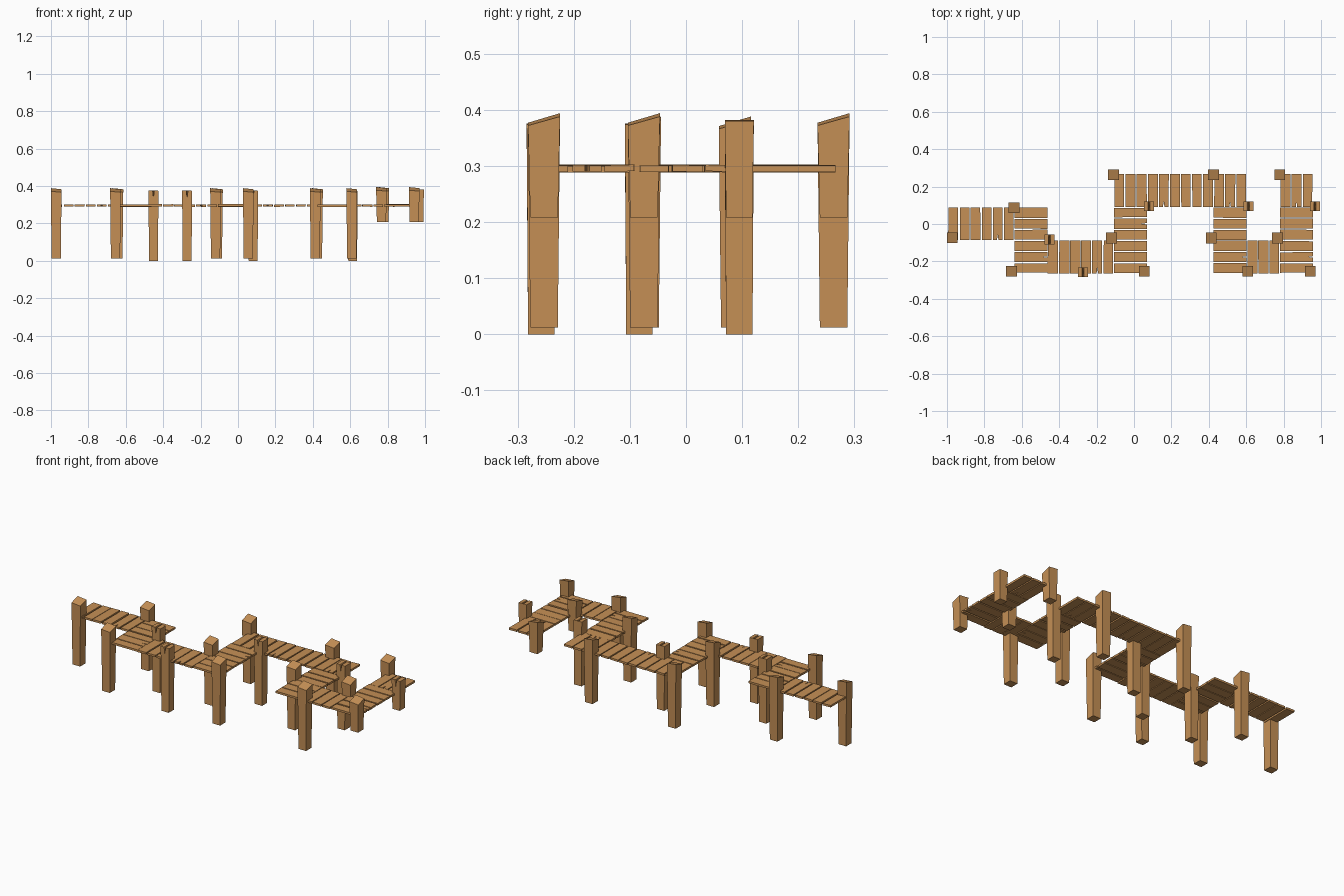
import bpy, bmesh, math, random
from mathutils import Matrix, Vector

if "Cube" in bpy.data.objects:
    bpy.data.objects.remove(bpy.data.objects["Cube"])

random.seed(4)
wood = bpy.data.materials.new("tan wood")
wood.diffuse_color = (0.56, 0.278, 0.092, 1)
wood.use_nodes = True
wood.node_tree.nodes["Principled BSDF"].inputs["Base Color"].default_value = wood.diffuse_color


def finish(bm, name):
    bmesh.ops.recalc_face_normals(bm, faces=bm.faces[:])
    me = bpy.data.meshes.new(name)
    bm.to_mesh(me)
    bm.free()
    me.materials.append(wood)
    ob = bpy.data.objects.new(name, me)
    bpy.context.collection.objects.link(ob)
    return ob


def loft(bm, lower, upper):
    """Closed solid between two matching point rings."""
    a = [bm.verts.new(p) for p in lower]
    b = [bm.verts.new(p) for p in upper]
    bm.faces.new(a[::-1])
    bm.faces.new(b)
    n = len(a)
    for i in range(n):
        bm.faces.new((a[i], a[(i + 1) % n], b[(i + 1) % n], b[i]))
    return a + b


T = 0.1775            # tile size of the walkway grid
X0, Y0 = -0.995, -0.265


# Walkway tile: three slightly uneven planks, the end one may be split
def deck_tile(col, row, kind, split):
    bm = bmesh.new()
    pitch = T / 3
    for k in range(3):
        c = (k - 1) * pitch
        j = lambda s: random.uniform(-s, s)
        l, r = c - 0.0265 + j(0.002), c + 0.0265 + j(0.002)
        e = T / 2 - 0.001
        ring = [(l + j(.001), -e), (r + j(.001), -e), (r, e), (l, e)]
        if split and k == 1:
            ring[1:1] = [(c - 0.004, -e), (c, -e + 0.03), (c + 0.004, -e)]
        tilt = j(0.03)
        lift = j(0.001)
        low = [(x, y, 0.2895 + lift + (x - c) * tilt) for x, y in ring]
        top = [(x, y, 0.301 + lift + (x - c) * tilt) for x, y in ring]
        loft(bm, low, top)
    rot = Matrix.Rotation(math.pi / 2 if kind == "H" else 0, 4, 'Z')
    pos = Matrix.Translation((X0 + (col + .5) * T, Y0 + (row + .5) * T, 0))
    bmesh.ops.transform(bm, matrix=pos @ rot, verts=bm.verts[:])
    finish(bm, "deck_planks")


tiles = [(0, 1, "V"), (1, 1, "V"), (2, 1, "H"), (2, 0, "H"), (3, 0, "V"),
         (4, 0, "V"), (5, 0, "H"), (5, 1, "H"), (5, 2, "V"), (6, 2, "V"),
         (7, 2, "V"), (8, 2, "V"), (8, 1, "H"), (8, 0, "H"), (9, 0, "V"),
         (10, 0, "H"), (10, 1, "H"), (10, 2, "V")]
for i, (c, r, k) in enumerate(tiles):
    deck_tile(c, r, k, i % 2 == 1)


# Post with a flared, slanted top
def plain_post(x, y, bottom):
    bm = bmesh.new()
    up = 0.006 if bottom > 0.1 else 0
    b, t = 0.0245, 0.0285
    low = [(-b, -b, bottom), (b, -b, bottom), (b, b, bottom), (-b, b, bottom)]
    top = [(-t, -t, .371 + up), (t, -t, .366 + up), (t, t, .382 + up), (-t, t, .388 + up)]
    loft(bm, low, top)
    bmesh.ops.translate(bm, vec=(x, y, 0), verts=bm.verts[:])
    finish(bm, "post")


# Post with a crack in the front of its top, tapering out at the back
def cracked_post(x, y, bottom):
    bm = bmesh.new()
    b, t = 0.0235, 0.027
    up = 0.006 if bottom > 0.1 else 0
    h = 0.376 + up

    def ring(yy, ztip, s):
        return [(-b, yy, bottom), (b, yy, bottom), (t, yy * s, h - .002),
                (.005, yy * s, h), (0, yy * s, ztip), (-.005, yy * s, h), (-t, yy * s, h)]
    loft(bm, ring(-b, h - 0.04, 1.1), ring(b, h - 0.0005, 1.1))
    bmesh.ops.translate(bm, vec=(x, y, 0), verts=bm.verts[:])
    finish(bm, "cracked_post")


plain = [(-.972, -.073), (-.642, .087), (-.655, -.253), (-.12, -.075), (.055, -.253),
         (-.11, .263), (.425, .263), (.413, -.075), (.608, -.253), (.767, -.075),
         (.942, -.253), (.78, .263)]
cracked = [(-.452, -.083), (-.272, -.258), (.081, .095), (.613, .095), (.967, .095)]
for x, y in plain:
    plain_post(x, y, 0.208 if x > 0.7 else 0.012)
for x, y in cracked:
    cracked_post(x, y, 0.208 if x > 0.7 else 0.0)
